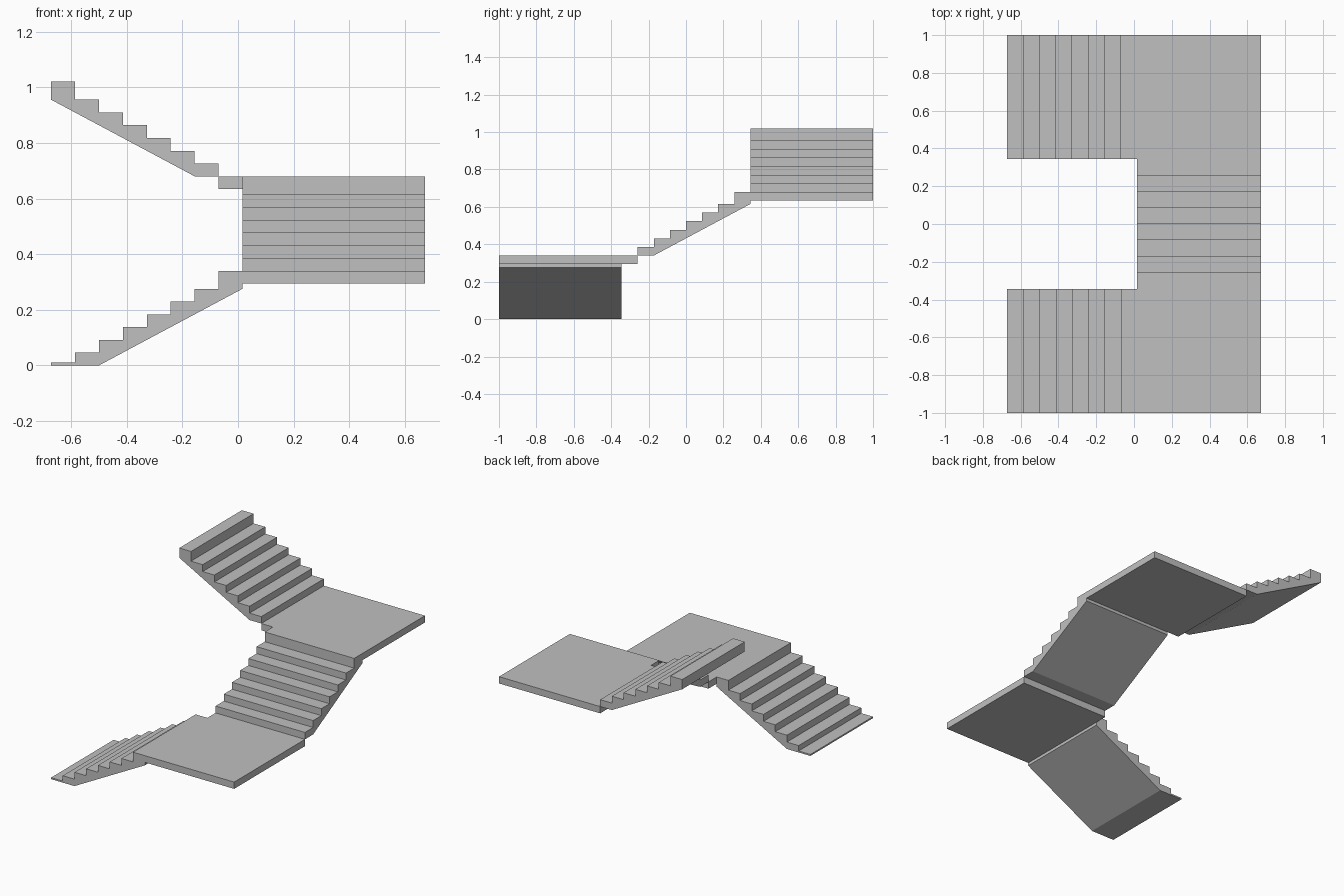
import bpy
import bmesh
from math import pi
from mathutils import Matrix, Vector

cube = bpy.data.objects.get("Cube")
if cube:
    bpy.data.objects.remove(cube, do_unlink=True)

STEPS = 7        # risers in each flight
GOING = 0.086    # tread depth
RISE = 0.0459    # height of the ordinary risers
STOREY = 0.34    # height climbed by one flight
WIDTH = 0.656    # width of flights and landings
SLAB = 0.045     # landing thickness
INNER = 0.344    # distance of the landings from the middle
EDGE = 0.672     # half of the overall depth in x

concrete = bpy.data.materials.new("concrete grey")
concrete.use_nodes = True
GREY = (0.53, 0.53, 0.53, 1)
concrete.diffuse_color = GREY
concrete.node_tree.nodes["Principled BSDF"].inputs["Base Color"].default_value = GREY


def prism(name, profile, origin, turn):
    """Extrude a (run, height) profile sideways, turn it about z and place it."""
    bm = bmesh.new()
    face = bm.faces.new([bm.verts.new((r, 0, h)) for r, h in profile])
    grown = bmesh.ops.extrude_face_region(bm, geom=[face])
    side = [v for v in grown["geom"] if isinstance(v, bmesh.types.BMVert)]
    bmesh.ops.translate(bm, verts=side, vec=(0, WIDTH, 0))
    bmesh.ops.recalc_face_normals(bm, faces=bm.faces)
    bm.transform(Matrix.Translation(Vector(origin)) @ Matrix.Rotation(turn, 4, "Z"))
    mesh = bpy.data.meshes.new(name)
    bm.to_mesh(mesh)
    bm.free()
    mesh.materials.append(concrete)
    obj = bpy.data.objects.new(name, mesh)
    bpy.context.collection.objects.link(obj)


def block(name, length, low, high, origin, turn=0):
    prism(name, [(0, low), (length, low), (length, high), (0, high)], origin, turn)


def flight(name, origin, turn, low, high):
    """A flat first tread followed by a sawtooth with a sloping underside."""
    block(name + "_first_tread", GOING, low, high, origin, turn)
    profile = [(GOING, 0)]
    for i in range(1, STEPS + 1):
        top = STOREY if i == STEPS else i * RISE
        profile += [(i * GOING, top), ((i + 1) * GOING, top)]
    profile += [((STEPS + 1) * GOING, (STEPS - 1) * RISE), (2 * GOING, 0)]
    prism(name + "_steps", profile, origin, turn)


# Three flights turning through the stairwell
flight("lower_flight", (-EDGE, -1, 0), 0, 0, 0.01)
flight("middle_flight", (EDGE, -INNER, STOREY), pi / 2, -SLAB, 0)
flight("upper_flight", (EDGE - WIDTH, 1, 2 * STOREY), pi, -SLAB, 0)

# Two square landings
block("lower_landing", WIDTH, -SLAB, 0, (EDGE - WIDTH, -1, STOREY))
block("upper_landing", WIDTH, -SLAB, 0, (EDGE - WIDTH, INNER, 2 * STOREY))
